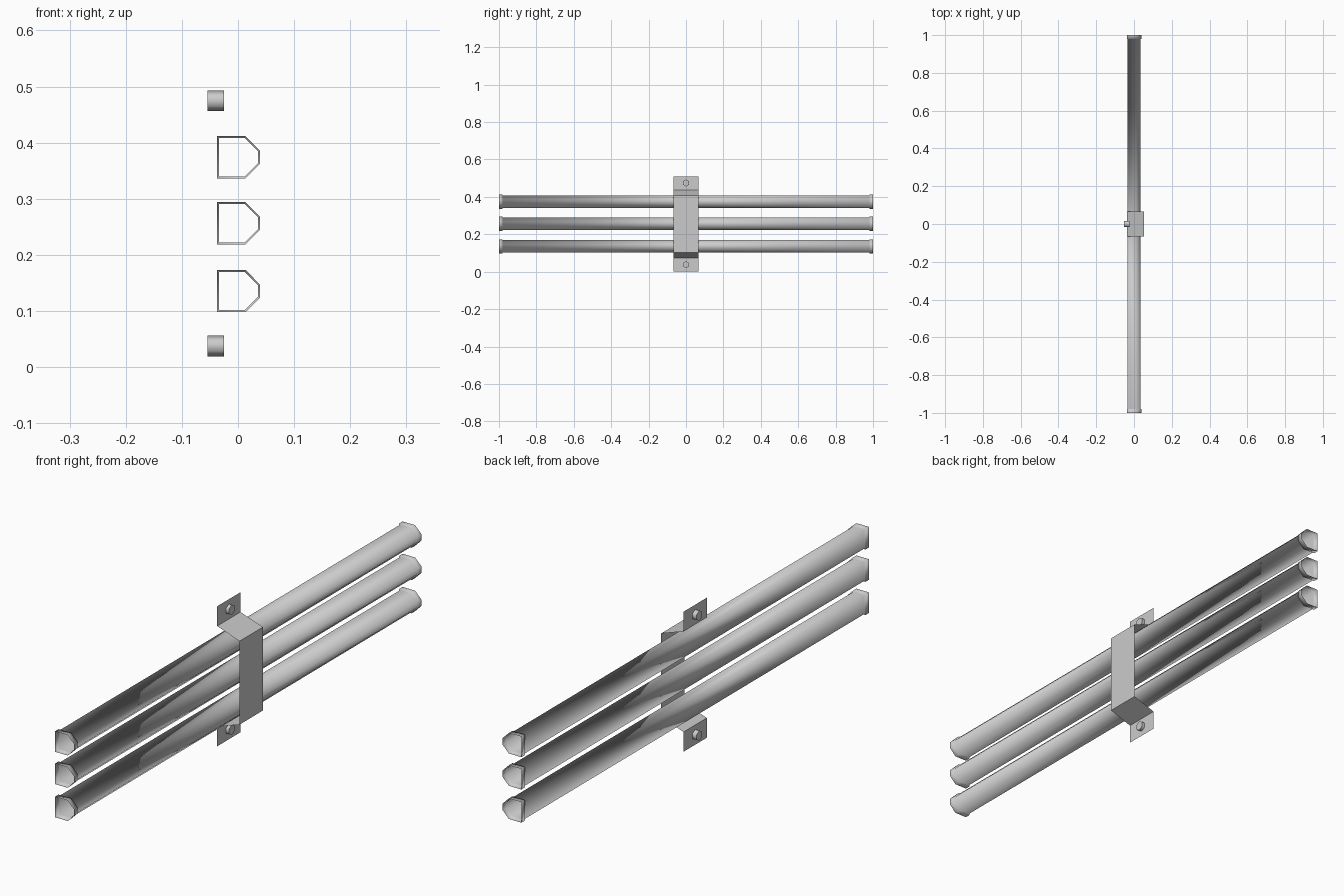
import bpy
import math

if "Cube" in bpy.data.objects:
    bpy.data.objects.remove(bpy.data.objects["Cube"])


def make_object(name, verts, faces, smooth_angle=None):
    mesh = bpy.data.meshes.new(name)
    mesh.from_pydata(verts, [], faces)
    mesh.update()
    obj = bpy.data.objects.new(name, mesh)
    bpy.context.collection.objects.link(obj)
    bpy.ops.object.select_all(action='DESELECT')
    obj.select_set(True)
    bpy.context.view_layer.objects.active = obj
    if smooth_angle:
        bpy.ops.object.shade_smooth_by_angle(angle=math.radians(smooth_angle))
    return obj


def loft(rings, close):
    """Join rings of points with quads; close wraps each ring around."""
    n = len(rings[0])
    verts = [p for ring in rings for p in ring]
    faces = []
    for r in range(len(rings) - 1):
        for i in range(n if close else n - 1):
            j = (i + 1) % n
            faces.append((r * n + i, r * n + j, (r + 1) * n + j, (r + 1) * n + i))
    return verts, faces


# Hollow, open-ended tubes with a slightly wider collar at each end
collar = [(-0.037, -0.0375), (0.0135, -0.0375), (0.0388, -0.012),
          (0.0388, 0.012), (0.0135, 0.0375), (-0.037, 0.0375)]
bore = [(-0.0335, -0.034), (0.012, -0.034), (0.0355, -0.0105),
        (0.0355, 0.0105), (0.012, 0.034), (-0.0335, 0.034)]
stations = [(-1, collar), (-0.98, collar), (-0.98, bore),
            (0.98, bore), (0.98, collar), (1, collar)]

for name, zc in (("lower_tube", 0.1355), ("middle_tube", 0.2563), ("upper_tube", 0.374)):
    rings = [[(x, y, zc + z) for x, z in section] for y, section in stations]
    make_object(name, *loft(rings, True), smooth_angle=180)

# Folded sheet bracket wrapping the three tubes
strap = [(-0.037, 0), (-0.037, 0.072), (0.053, 0.103),
         (0.053, 0.407), (-0.037, 0.438), (-0.037, 0.51)]
make_object("bracket", *loft([[(x, y, z) for x, z in strap] for y in (-0.067, 0.067)], False))

# Hexagonal bolts through the bracket tabs
for name, zc in (("lower_bolt", 0.0375), ("upper_bolt", 0.4745)):
    rings = [[(x, 0.0185 * math.sin(i * math.pi / 3), zc + 0.0185 * math.cos(i * math.pi / 3))
              for i in range(6)] for x in (-0.054, -0.025)]
    verts, faces = loft(rings, True)
    faces += [tuple(range(6)), tuple(range(11, 5, -1))]
    make_object(name, verts, faces, smooth_angle=65)
